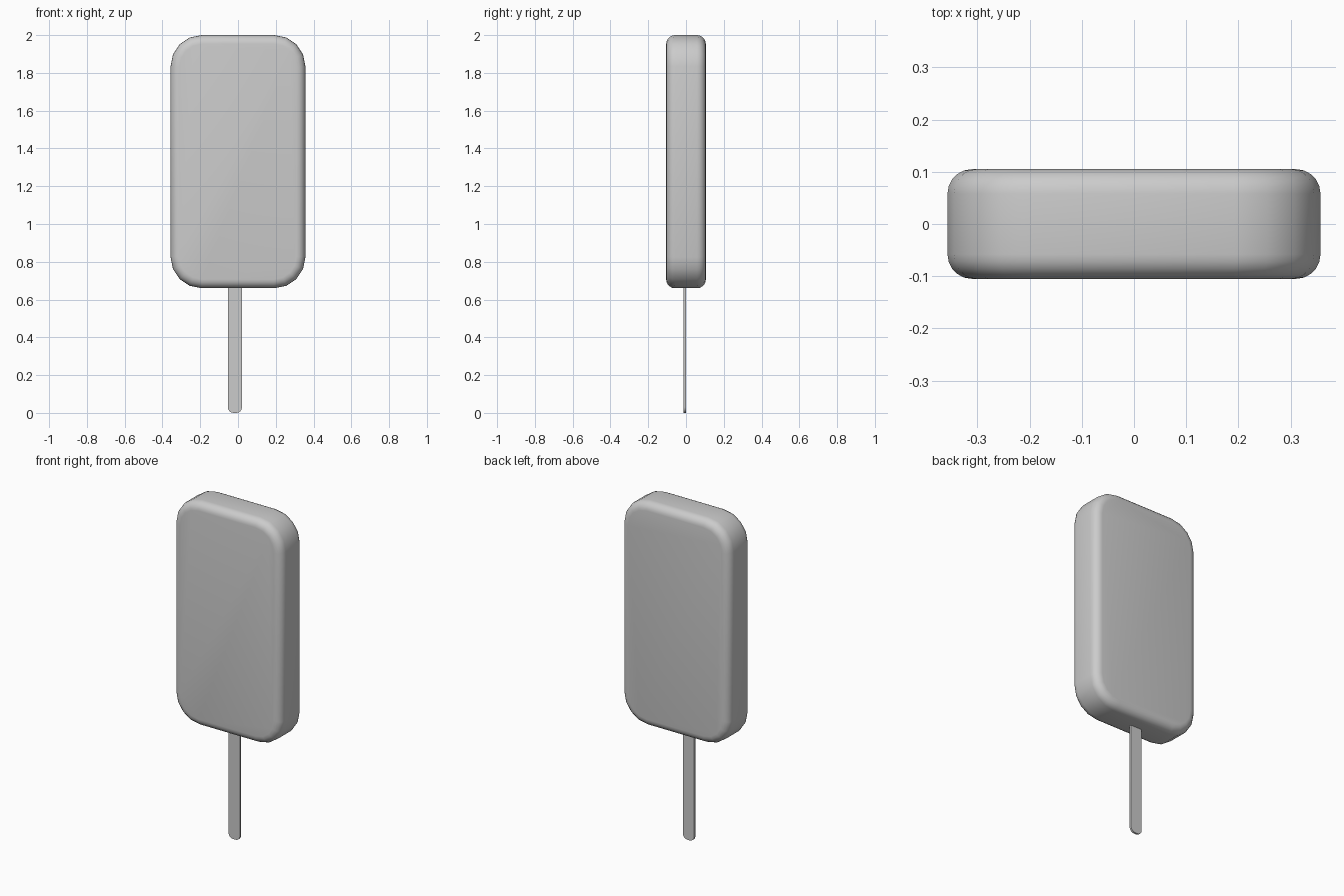
import bpy, bmesh
from math import sin, cos, pi, radians

if "Cube" in bpy.data.objects:
    bpy.data.objects.remove(bpy.data.objects["Cube"])


def rounded_outline(x0, x1, z0, z1, r_bottom, r_top, seg):
    """Counter-clockwise rounded rectangle in the xz plane."""
    corners = [(x1, z0, -1, -1, r_bottom), (x1, z1, -1, 1, r_top),
               (x0, z1, 1, 1, r_top), (x0, z0, 1, -1, r_bottom)]
    pts = []
    for i, (cx, cz, sx, sz, r) in enumerate(corners):
        if r == 0:
            pts.append((cx, cz))
            continue
        ox, oz = cx + sx * r, cz - sz * r
        for k in range(seg + 1):
            a = -pi / 2 + i * pi / 2 + k * pi / 2 / seg
            pts.append((ox + r * cos(a), oz + r * sin(a)))
    return pts


def slab(name, outline, y0, y1, bevel, segments):
    """Extrude an outline along y and round its front and back rims."""
    bm = bmesh.new()
    face = bm.faces.new([bm.verts.new((x, y0, z)) for x, z in outline])
    ext = bmesh.ops.extrude_face_region(bm, geom=[face], use_keep_orig=True)
    verts = [g for g in ext["geom"] if isinstance(g, bmesh.types.BMVert)]
    bmesh.ops.translate(bm, verts=verts, vec=(0, y1 - y0, 0))
    bmesh.ops.recalc_face_normals(bm, faces=bm.faces)
    if bevel:
        rims = [e for e in bm.edges if abs(e.verts[0].co.y - e.verts[1].co.y) < 1e-6]
        bmesh.ops.bevel(bm, geom=rims, offset=bevel, segments=segments,
                        profile=0.5, affect='EDGES')
    me = bpy.data.meshes.new(name)
    bm.to_mesh(me)
    bm.free()
    ob = bpy.data.objects.new(name, me)
    bpy.context.collection.objects.link(ob)
    bpy.ops.object.select_all(action='DESELECT')
    ob.select_set(True)
    bpy.context.view_layer.objects.active = ob
    bpy.ops.object.shade_smooth_by_angle(angle=radians(40))
    return ob


# Frozen bar with soft rims
slab("ice_bar", rounded_outline(-0.357, 0.357, 0.66, 2.0, 0.165, 0.165, 4),
     -0.105, 0.105, 0.047, 5)

# Thin flat stick, slightly off centre, running up into the bar
slab("stick", rounded_outline(-0.054, 0.021, 0.0, 0.76, 0.03, 0, 4),
     -0.012, 0.0, 0, 1)
